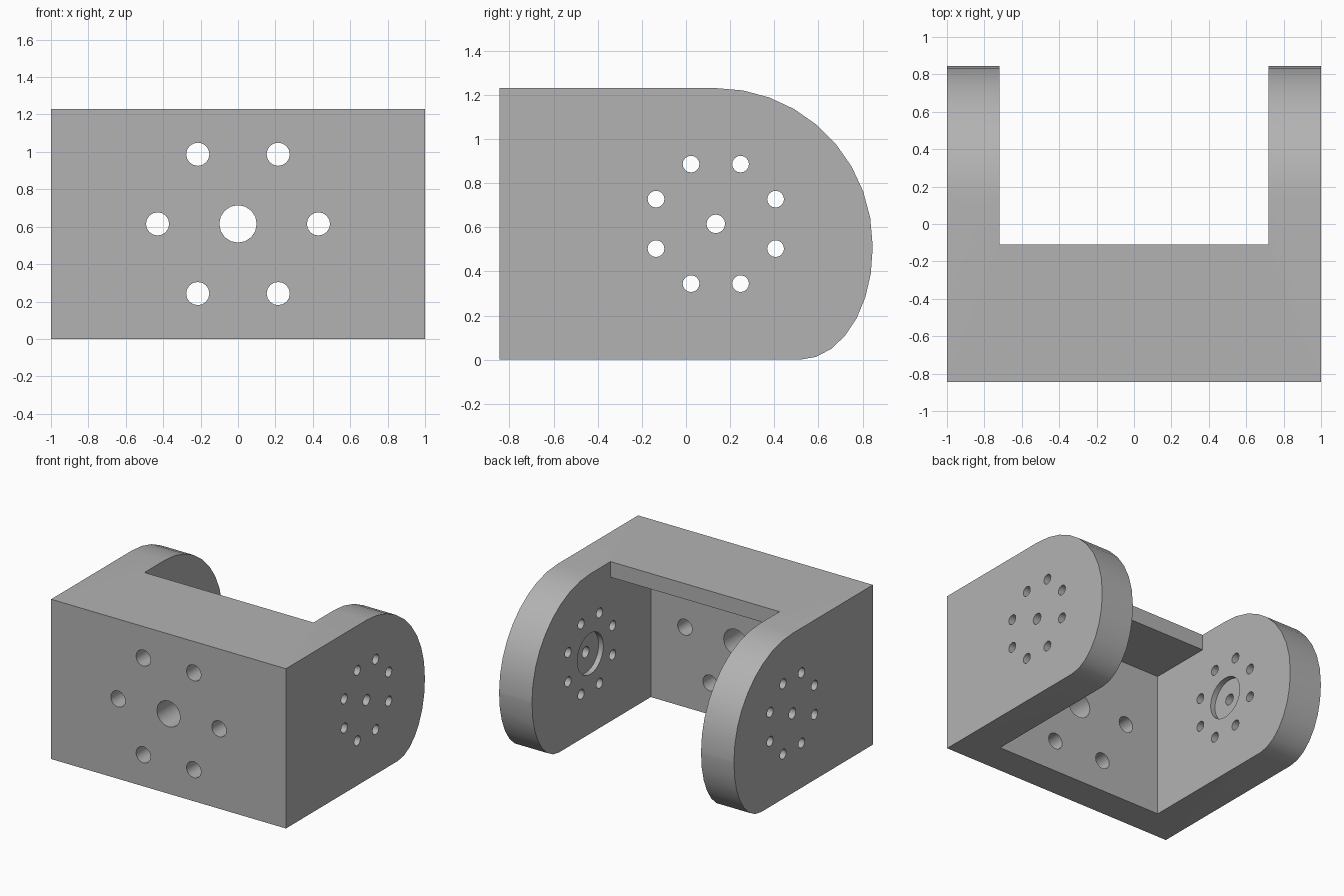
import bpy
import bmesh
from math import cos, sin, pi, radians
from mathutils import Matrix, Vector

cube = bpy.data.objects.get("Cube")
if cube:
    bpy.data.objects.remove(cube, do_unlink=True)

# One plain grey material
grey = bpy.data.materials.new("plain grey")
grey.use_nodes = True
colour = (0.45, 0.45, 0.45, 1)
grey.diffuse_color = colour
grey.node_tree.nodes["Principled BSDF"].inputs["Base Color"].default_value = colour

# Main dimensions
HALF_W, HALF_D, HEIGHT = 1.0, 0.845, 1.23
ARM_IN = 0.72                 # inner face of each arm
WALL_Y, LIP_Y = -0.60, -0.11  # back of front wall, back of top lip
LIP_Z = HEIGHT - 0.12
MID_Z, PIVOT_Y = 0.615, 0.135


def make_object(name, bm):
    bmesh.ops.recalc_face_normals(bm, faces=bm.faces[:])
    mesh = bpy.data.meshes.new(name)
    bm.to_mesh(mesh)
    bm.free()
    mesh.materials.append(grey)
    obj = bpy.data.objects.new(name, mesh)
    bpy.context.collection.objects.link(obj)
    return obj


def box(name, low, high):
    low, high = Vector(low), Vector(high)
    bm = bmesh.new()
    size = Matrix.Diagonal((high - low).to_4d())
    bmesh.ops.create_cube(bm, size=1, matrix=Matrix.Translation((low + high) / 2) @ size)
    return make_object(name, bm)


def cylinders(name, centres, radius, length, axis, sides=16):
    """Equal cylinders lying along the x or y axis, in one mesh."""
    turn = Matrix.Rotation(pi / 2, 4, "Y" if axis == "x" else "X")
    bm = bmesh.new()
    for centre in centres:
        bmesh.ops.create_cone(bm, cap_ends=True, segments=sides, radius1=radius,
                              radius2=radius, depth=length,
                              matrix=Matrix.Translation(centre) @ turn)
    return make_object(name, bm)


# Side profile: flat block with a round upper and an elliptical lower end
profile = [(-HALF_D, 0), (-HALF_D, HEIGHT)]
for i in range(10):
    a = radians(90 - 10 * i)
    profile.append((PIVOT_Y + 0.71 * cos(a), 0.52 + 0.71 * sin(a)))
for i in range(8):
    a = -pi / 2 * i / 7
    profile.append((0.515 + 0.33 * cos(a), 0.5 + 0.5 * sin(a)))

# Body extruded across the full width
bm = bmesh.new()
face = bm.faces.new([bm.verts.new((-HALF_W, y, z)) for y, z in profile])
extruded = bmesh.ops.extrude_face_region(bm, geom=[face])["geom"]
bmesh.ops.translate(bm, vec=(2 * HALF_W, 0, 0),
                    verts=[v for v in extruded if isinstance(v, bmesh.types.BMVert)])
body = make_object("bracket_body", bm)

# Hole positions
wall_ring = [(0.43 * cos(k * pi / 3), -0.72, MID_Z + 0.43 * sin(k * pi / 3))
             for k in range(6)]
arm_ring = []
for k in range(8):
    a = radians(22.5 + 45 * k)
    arm_ring.append((0, PIVOT_Y + 0.293 * cos(a), MID_Z + 0.293 * sin(a)))
pivot = (0, PIVOT_Y, MID_Z)

# Cutters: hollow under the lip, gap between arms, recesses and holes
cutters = [
    box("hollow_cutter", (-ARM_IN, WALL_Y, -0.2), (ARM_IN, 1.2, LIP_Z)),
    box("gap_cutter", (-ARM_IN, LIP_Y, -0.3), (ARM_IN, 1.3, 1.5)),
    cylinders("recess_cutter", [pivot], 0.158, 2 * (ARM_IN + 0.04), "x", 32),
    cylinders("wall_hole_cutter", wall_ring, 0.062, 0.6, "y"),
    cylinders("centre_hole_cutter", [(0, -0.72, MID_Z)], 0.1, 0.6, "y"),
    cylinders("arm_hole_cutter", arm_ring, 0.038, 2.4, "x"),
    cylinders("pivot_hole_cutter", [pivot], 0.042, 2.4, "x"),
]

bpy.ops.object.select_all(action="DESELECT")
body.select_set(True)
bpy.context.view_layer.objects.active = body
for cutter in cutters:
    cutter.hide_render = True
    mod = body.modifiers.new(cutter.name, "BOOLEAN")
    mod.operation = "DIFFERENCE"
    mod.solver = "EXACT"
    mod.object = cutter
    bpy.ops.object.modifier_apply(modifier=mod.name)
for cutter in cutters:
    bpy.data.objects.remove(cutter, do_unlink=True)

bpy.ops.object.shade_smooth_by_angle(angle=radians(30))
